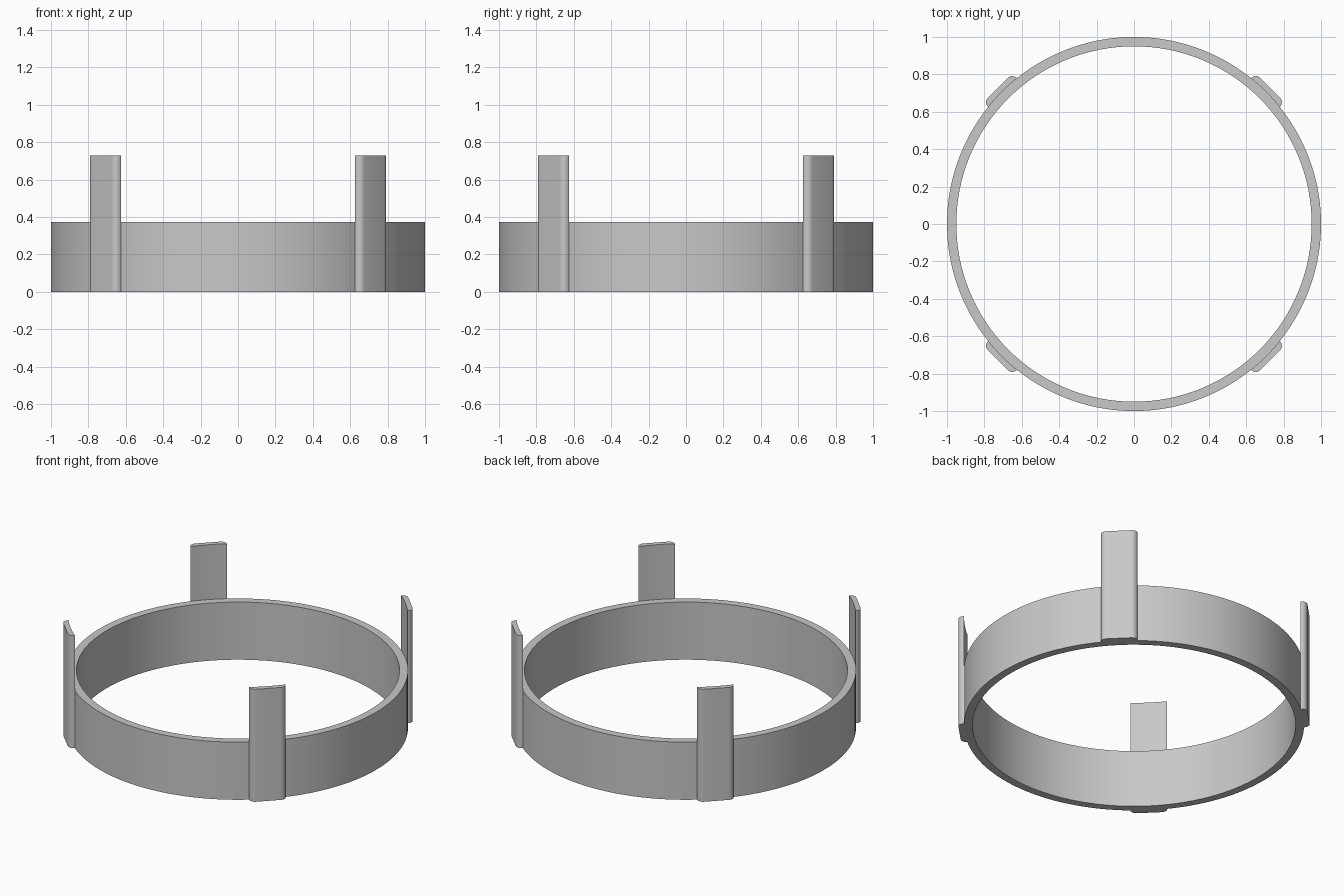
import bpy, bmesh
from math import cos, sin, pi, asin, radians

cube = bpy.data.objects.get("Cube")
if cube:
    bpy.data.objects.remove(cube, do_unlink=True)

grey = bpy.data.materials.new("light grey")
grey.use_nodes = True
grey.diffuse_color = (0.58, 0.58, 0.58, 1)
grey.node_tree.nodes["Principled BSDF"].inputs["Base Color"].default_value = grey.diffuse_color

OUTER, INNER = 1.0, 0.95
RING_HEIGHT, TAB_HEIGHT = 0.374, 0.73
SEGMENTS = 128


def finish(name, bm, angle):
    bmesh.ops.recalc_face_normals(bm, faces=bm.faces[:])
    mesh = bpy.data.meshes.new(name)
    bm.to_mesh(mesh)
    bm.free()
    mesh.materials.append(grey)
    obj = bpy.data.objects.new(name, mesh)
    bpy.context.collection.objects.link(obj)
    bpy.ops.object.select_all(action='DESELECT')
    obj.select_set(True)
    bpy.context.view_layer.objects.active = obj
    bpy.ops.object.shade_smooth_by_angle(angle=radians(angle))
    return obj


# Ring band: a rectangular section swept around the z axis
bm = bmesh.new()
section = [(INNER, 0), (OUTER, 0), (OUTER, RING_HEIGHT), (INNER, RING_HEIGHT)]
loops = [[bm.verts.new((r * cos(2 * pi * i / SEGMENTS), r * sin(2 * pi * i / SEGMENTS), z))
          for r, z in section] for i in range(SEGMENTS)]
for i, a in enumerate(loops):
    b = loops[(i + 1) % SEGMENTS]
    for k in range(4):
        n = (k + 1) % 4
        bm.faces.new((a[k], b[k], b[n], a[n]))
finish("ring_band", bm, 30)


# Tab outline: curved back hugging the ring, flat front with rounded corners
def tab_outline():
    half, front, fillet = 0.109, 1.03, 0.035
    back = OUTER - 0.001
    spread = asin(half / back)
    points = []
    for i in range(11):
        a = spread * (1 - i / 5)
        points.append((back * cos(a), back * sin(a)))
    for side in (-1, 1):
        corner = []
        for i in range(9):
            a = pi / 2 * i / 8
            corner.append((front - fillet + fillet * cos(a),
                           side * (half - fillet + fillet * sin(a))))
        points += corner[::-1] if side < 0 else corner
    return points


# Four upright tabs on the diagonals
names = ("back_left_tab", "back_right_tab", "front_right_tab", "front_left_tab")
for n, name in enumerate(names):
    turn = pi / 4 + n * pi / 2
    bm = bmesh.new()
    base = bm.faces.new([bm.verts.new((x * cos(turn) - y * sin(turn),
                                       x * sin(turn) + y * cos(turn), 0))
                         for x, y in tab_outline()])
    result = bmesh.ops.extrude_face_region(bm, geom=[base], use_keep_orig=True)
    top = [v for v in result["geom"] if isinstance(v, bmesh.types.BMVert)]
    bmesh.ops.translate(bm, verts=top, vec=(0, 0, TAB_HEIGHT))
    bmesh.ops.remove_doubles(bm, verts=bm.verts[:], dist=0.0005)
    finish(name, bm, 30)
